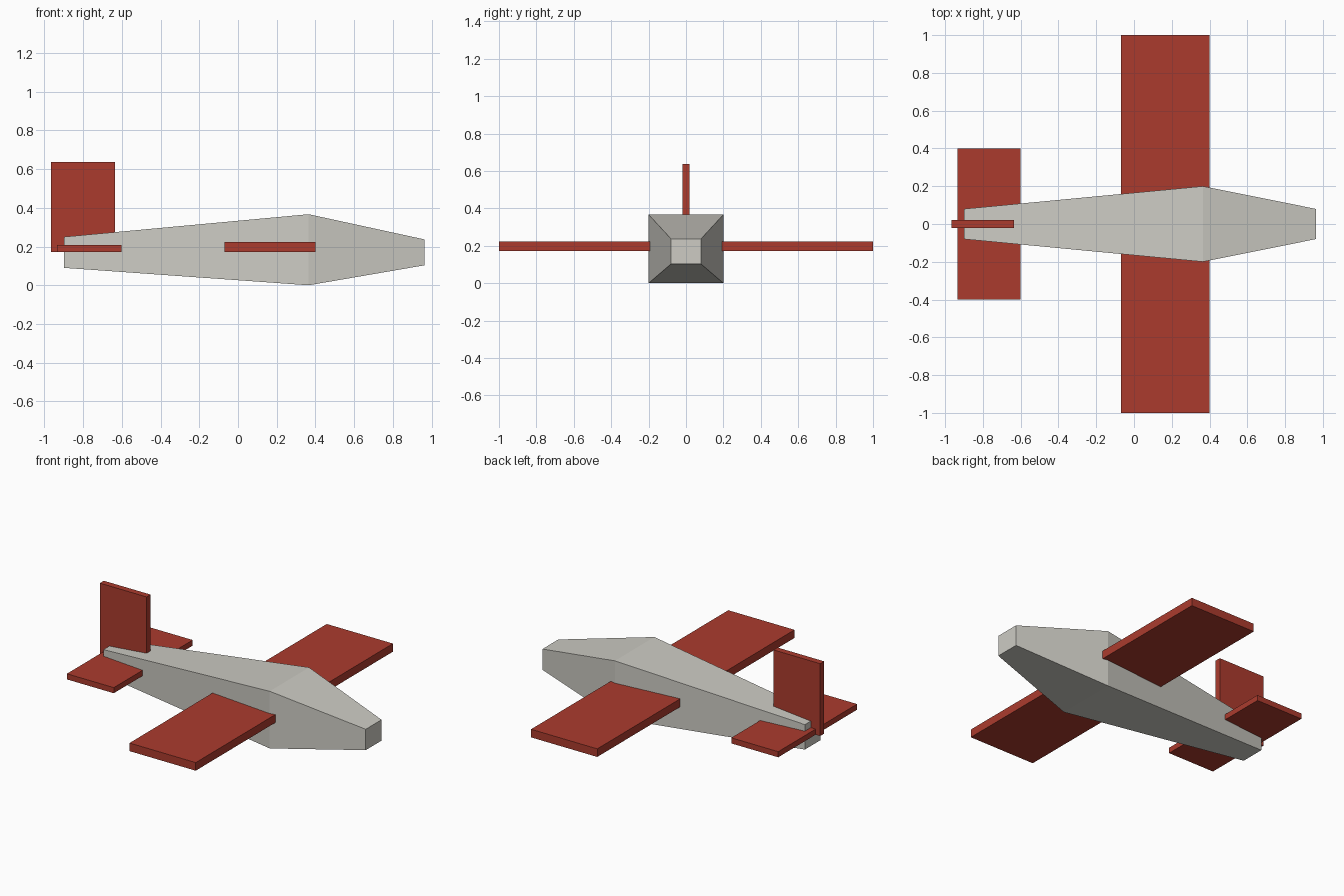
import bpy
import bmesh

default = bpy.data.objects.get("Cube")
if default:
    bpy.data.objects.remove(default, do_unlink=True)


def make_material(name, color):
    mat = bpy.data.materials.new(name)
    mat.use_nodes = True
    mat.diffuse_color = color
    mat.node_tree.nodes["Principled BSDF"].inputs["Base Color"].default_value = color
    return mat


def add_object(name, bm, mat):
    bmesh.ops.recalc_face_normals(bm, faces=bm.faces)
    mesh = bpy.data.meshes.new(name)
    bm.to_mesh(mesh)
    bm.free()
    mesh.materials.append(mat)
    obj = bpy.data.objects.new(name, mesh)
    bpy.context.collection.objects.link(obj)
    return obj


def loft(name, sections, mat):
    """Skin rectangular sections given as (x, half width, bottom, top)."""
    bm = bmesh.new()
    rings = [[bm.verts.new((x, y, z)) for y, z in
              ((-w, low), (w, low), (w, high), (-w, high))]
             for x, w, low, high in sections]
    for a, b in zip(rings, rings[1:]):
        for i in range(len(a)):
            j = (i + 1) % len(a)
            bm.faces.new((a[i], a[j], b[j], b[i]))
    bm.faces.new(rings[0])
    bm.faces.new(rings[-1])
    return add_object(name, bm, mat)


def slab(name, x_range, half_width, z_range, mat):
    """A plain box is a loft between two equal sections."""
    return loft(name, [(x, half_width, *z_range) for x in x_range], mat)


grey = make_material("light grey", (0.61, 0.60, 0.55, 1))
red = make_material("red", (0.41, 0.044, 0.027, 1))

# Body: tail end, widest point, nose
loft("fuselage", [(-0.9, 0.08, 0.09, 0.25),
                  (0.365, 0.2, 0, 0.367),
                  (0.963, 0.08, 0.103, 0.237)], grey)

# Flying surfaces
slab("main_wing", (-0.07, 0.4), 1, (0.172, 0.224), red)
slab("tailplane", (-0.935, -0.602), 0.4, (0.172, 0.208), red)
slab("tail_fin", (-0.967, -0.635), 0.02, (0.172, 0.636), red)
